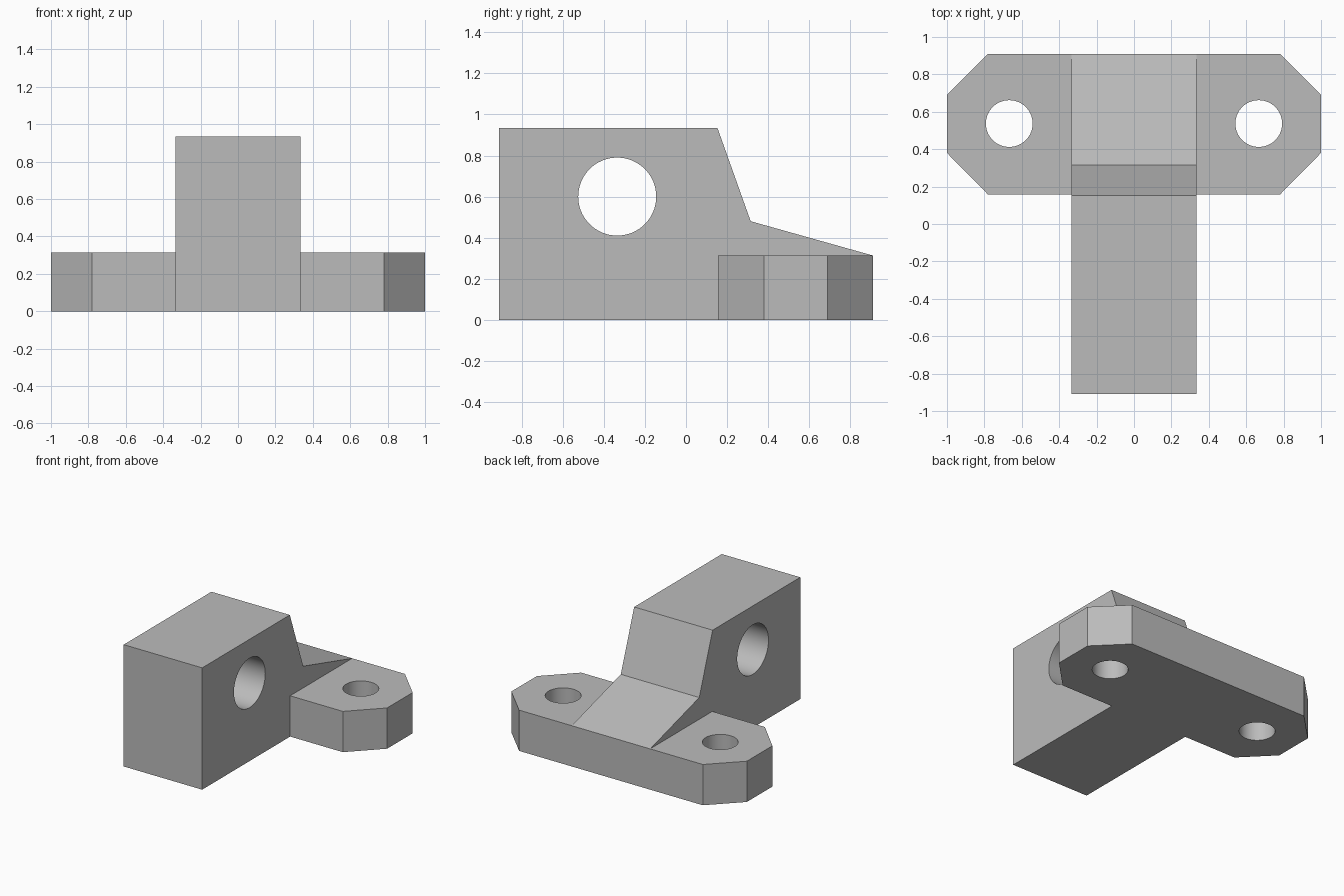
import bpy
import bmesh
import math
from mathutils import Matrix, Vector

default = bpy.data.objects.get("Cube")
if default:
    bpy.data.objects.remove(default)

grey = bpy.data.materials.new("plain grey")
grey.use_nodes = True
colour = (0.5, 0.5, 0.5, 1)
grey.diffuse_color = colour
grey.node_tree.nodes["Principled BSDF"].inputs["Base Color"].default_value = colour


def make_object(name, bm):
    bmesh.ops.recalc_face_normals(bm, faces=bm.faces)
    mesh = bpy.data.meshes.new(name)
    bm.to_mesh(mesh)
    bm.free()
    mesh.materials.append(grey)
    obj = bpy.data.objects.new(name, mesh)
    bpy.context.collection.objects.link(obj)
    return obj


def prism(name, points, extrusion):
    """Extrude a closed outline along a vector."""
    bm = bmesh.new()
    face = bm.faces.new([bm.verts.new(p) for p in points])
    result = bmesh.ops.extrude_face_region(bm, geom=[face], use_keep_orig=True)
    verts = [v for v in result["geom"] if isinstance(v, bmesh.types.BMVert)]
    bmesh.ops.translate(bm, verts=verts, vec=Vector(extrusion))
    return make_object(name, bm)


def drill(name, centre, radius, axis):
    """Long cylinder used to cut a hole."""
    bm = bmesh.new()
    turn = Matrix.Rotation(math.pi / 2, 4, "Y") if axis == "X" else Matrix()
    bmesh.ops.create_cone(bm, cap_ends=True, segments=64, radius1=radius,
                          radius2=radius, depth=2,
                          matrix=Matrix.Translation(centre) @ turn)
    return make_object(name, bm)


def combine(target, other, operation):
    mod = target.modifiers.new(operation.lower(), "BOOLEAN")
    mod.operation = operation
    mod.solver = "EXACT"
    mod.object = other
    with bpy.context.temp_override(object=target, active_object=target):
        bpy.ops.object.modifier_apply(modifier=mod.name)
    bpy.data.objects.remove(other)


# Upright block with its sloping back
half_width = 0.333
side = [(-0.91, 0), (0.91, 0), (0.91, 0.313), (0.315, 0.48),
        (0.153, 0.935), (-0.91, 0.935)]
bracket = prism("bracket", [(-half_width, y, z) for y, z in side],
                (2 * half_width, 0, 0))

# Foot plate with clipped corners
right_half = [(0.78, 0.157), (1, 0.38), (1, 0.69), (0.78, 0.91)]
outline = right_half + [(-x, y) for x, y in reversed(right_half)]
foot = prism("foot_plate", [(x, y, 0) for x, y in outline], (0, 0, 0.313))
combine(bracket, foot, "UNION")

# Cross bore and the two mounting holes
combine(bracket, drill("bore", (0, -0.335, 0.6), 0.19, "X"), "DIFFERENCE")
for sign in (-1, 1):
    hole = drill("mounting_hole", (sign * 0.667, 0.537, 0), 0.125, "Z")
    combine(bracket, hole, "DIFFERENCE")

# Smooth hole walls, sharp edges elsewhere
bpy.ops.object.select_all(action="DESELECT")
bracket.select_set(True)
bpy.context.view_layer.objects.active = bracket
bpy.ops.object.shade_smooth_by_angle(angle=math.radians(15))
